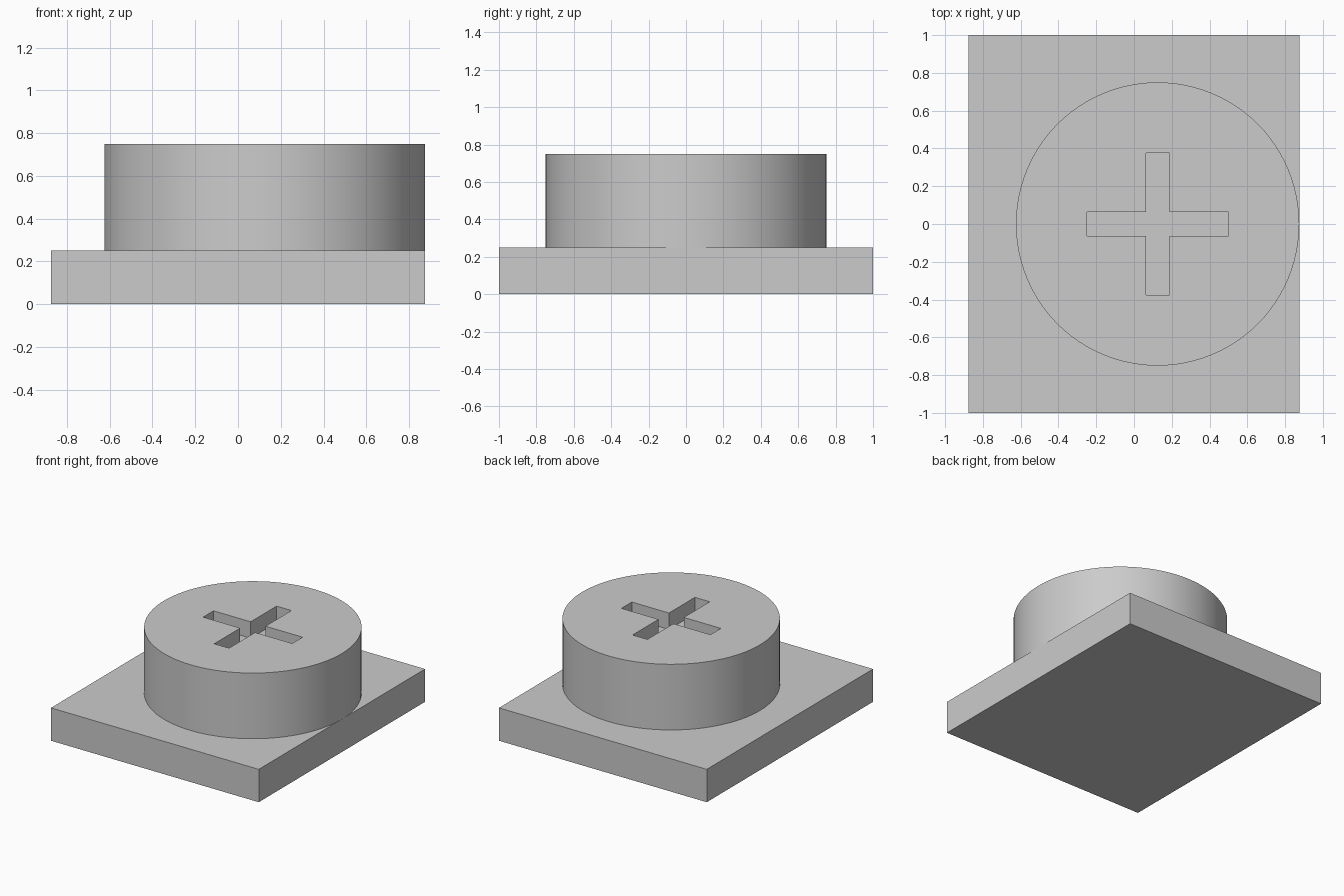
import bpy, bmesh, math

if "Cube" in bpy.data.objects:
    bpy.data.objects.remove(bpy.data.objects["Cube"])

CX = 0.125          # centre of the round head
TOP = 0.75          # top of the head
PLATE = 0.25        # plate thickness
DEPTH = 0.125       # depth of the cross recess

grey = bpy.data.materials.new("plain grey")
grey.diffuse_color = (0.6, 0.6, 0.6, 1)
grey.use_nodes = True
grey.node_tree.nodes["Principled BSDF"].inputs["Base Color"].default_value = grey.diffuse_color


def prism(name, outline, z0, z1):
    """Extrude a closed outline from z0 to z1."""
    bm = bmesh.new()
    face = bm.faces.new([bm.verts.new((x, y, z0)) for x, y in outline])
    ext = bmesh.ops.extrude_face_region(bm, geom=[face])
    for v in ext["geom"]:
        if isinstance(v, bmesh.types.BMVert):
            v.co.z = z1
    bmesh.ops.recalc_face_normals(bm, faces=bm.faces)
    mesh = bpy.data.meshes.new(name)
    bm.to_mesh(mesh)
    bm.free()
    mesh.materials.append(grey)
    obj = bpy.data.objects.new(name, mesh)
    bpy.context.collection.objects.link(obj)
    return obj


# Base plate
prism("base_plate", [(-0.875, -1), (0.875, -1), (0.875, 1), (-0.875, 1)], 0, PLATE)

# Round head standing on the plate, touching its right edge
N = 96
circle = [(CX + 0.75 * math.cos(2 * math.pi * i / N),
           0.75 * math.sin(2 * math.pi * i / N)) for i in range(N)]
head = prism("round_head", circle, PLATE, TOP)

# Cross-shaped recess: one arm's corners turned four times
a, w = 0.375, 0.0625
cross = []
for k in range(4):
    c, s = round(math.cos(k * math.pi / 2)), round(math.sin(k * math.pi / 2))
    for x, y in ((a, -w), (a, w), (w, w)):
        cross.append((CX + x * c - y * s, x * s + y * c))
cutter = prism("cross_cutter", cross, TOP - DEPTH, TOP + 0.1)
cutter.hide_render = True

mod = head.modifiers.new("cross_recess", 'BOOLEAN')
mod.operation = 'DIFFERENCE'
mod.solver = 'EXACT'
mod.object = cutter
bpy.context.view_layer.objects.active = head
head.select_set(True)
bpy.ops.object.modifier_apply(modifier=mod.name)
bpy.data.objects.remove(cutter)

# Smooth round side, crisp rims
bpy.ops.object.shade_smooth_by_angle(angle=math.radians(30))
